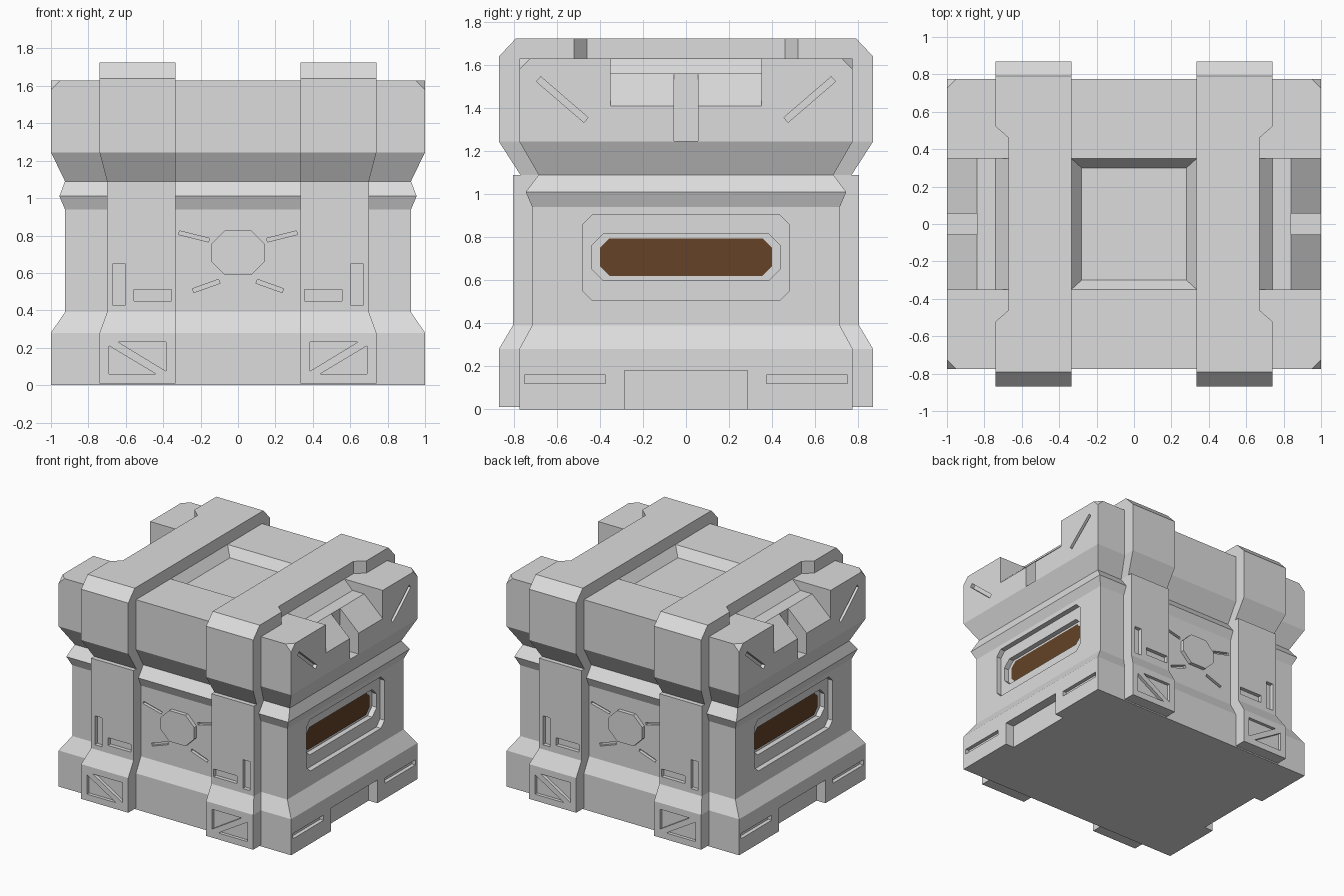
import bpy, bmesh, math
from mathutils import Vector

if "Cube" in bpy.data.objects:
    bpy.data.objects.remove(bpy.data.objects["Cube"], do_unlink=True)


def material(name, rgb):
    m = bpy.data.materials.new(name)
    m.use_nodes = True
    m.diffuse_color = (*rgb, 1)
    m.node_tree.nodes["Principled BSDF"].inputs["Base Color"].default_value = (*rgb, 1)
    return m


GREY = material("light grey metal", (0.72, 0.72, 0.72))
BROWN = material("dark brown panel", (0.13, 0.055, 0.02))


def skin(bm, rings):
    """Closed solid through a list of equal-length point rings."""
    loops = [[bm.verts.new(p) for p in ring] for ring in rings]
    for lo, hi in zip(loops, loops[1:]):
        for i in range(len(lo)):
            j = (i + 1) % len(lo)
            bm.faces.new((lo[i], lo[j], hi[j], hi[i]))
    bm.faces.new(loops[0][::-1])
    bm.faces.new(loops[-1])


def rect_ring(x0, x1, hy, z):
    return [(x0, -hy, z), (x1, -hy, z), (x1, hy, z), (x0, hy, z)]


def prism(bm, points, axis, a, b, flip=(1, 1)):
    """Extrude a 2D outline along an axis; flip mirrors it in x and y."""
    place = {"x": lambda p, d: (d, p[0], p[1]),
             "y": lambda p, d: (p[0], d, p[1]),
             "z": lambda p, d: (p[0], p[1], d)}[axis]
    rings = []
    for d in (a, b):
        ring = [place(p, d) for p in points]
        rings.append([(x * flip[0], y * flip[1], z) for x, y, z in ring])
    skin(bm, rings)


def box(u0, u1, v0, v1):
    return [(u0, v0), (u1, v0), (u1, v1), (u0, v1)]


def octagon(u0, u1, v0, v1, c):
    return [(u0 + c, v0), (u1 - c, v0), (u1, v0 + c), (u1, v1 - c),
            (u1 - c, v1), (u0 + c, v1), (u0, v1 - c), (u0, v0 + c)]


def bar(start, end, width):
    """Outline of a straight slot between two points."""
    s, e = Vector(start), Vector(end)
    d = (e - s).normalized() * width / 2
    n = Vector((-d.y, d.x))
    return [tuple(s + n), tuple(e + n), tuple(e - n), tuple(s - n)]


def make(name, bm, mat=GREY):
    bmesh.ops.recalc_face_normals(bm, faces=bm.faces[:])
    mesh = bpy.data.meshes.new(name)
    bm.to_mesh(mesh)
    bm.free()
    mesh.materials.append(mat)
    obj = bpy.data.objects.new(name, mesh)
    bpy.context.scene.collection.objects.link(obj)
    return obj


def carve(obj, bm):
    """Subtract the cutter shells from an object and discard the cutter."""
    cutter = make("cutter", bm)
    cutter.hide_render = True
    mod = obj.modifiers.new("carve", "BOOLEAN")
    mod.operation, mod.solver, mod.object = "DIFFERENCE", "EXACT", cutter
    mod.use_self = True
    bpy.context.view_layer.update()
    graph = bpy.context.evaluated_depsgraph_get()
    mesh = bpy.data.meshes.new_from_object(obj.evaluated_get(graph))
    obj.modifiers.clear()
    obj.data = mesh
    mesh.name = obj.name
    bpy.data.objects.remove(cutter, do_unlink=True)


SIDES = (-1, 1)
QUADRANTS = [(sx, sy) for sx in SIDES for sy in SIDES]

# Crate body: flared base, straight walls and a protruding rim
bm = bmesh.new()
skin(bm, [rect_ring(-x, x, y, z) for x, y, z in (
    (1, .775, 0), (1, .775, .28), (.925, .715, .39),
    (.925, .715, .94), (.955, .745, 1.01), (.925, .685, 1.09))])
body = make("crate_body", bm)

# Body slots, foot notches and side window recesses
bm = bmesh.new()
for q in QUADRANTS:
    prism(bm, bar((.155, .775), (.315, .815), .02), "y", .69, .8, q)
    prism(bm, bar((.1, .555), (.24, .505), .022), "y", .69, .8, q)
    prism(bm, box(.375, .75, .12, .16), "x", .97, 1.1, q)
for s in SIDES:
    prism(bm, box(-.285, .285, -.1, .18), "x", .925, 1.1, (s, 1))
    prism(bm, octagon(-.48, .48, .505, .905, .045), "x", .885, 1.05, (s, 1))
    prism(bm, octagon(-.44, .44, .6, .815, .055), "x", .845, 1.0, (s, 1))
carve(body, bm)

# Brown window panels and raised octagonal bosses
for s, side in zip(SIDES, ("right", "left")):
    bm = bmesh.new()
    prism(bm, octagon(-.4, .4, .62, .795, .045), "x", .84, .851, (s, 1))
    make("window_panel_" + side, bm, BROWN)
for s, side in zip(SIDES, ("front", "back")):
    bm = bmesh.new()
    prism(bm, octagon(-.145, .145, .588, .828, .075), "y", .7, .745, (1, s))
    make("octagon_boss_" + side, bm)

# Lid with clipped top corners
bm = bmesh.new()
skin(bm, [rect_ring(-x, x, y, z) for x, y, z in (
    (.925, .685, 1.09), (1, .775, 1.245), (1, .775, 1.63))])
corners = [v for v in bm.verts if v.co.z > 1.6]
bmesh.ops.bevel(bm, geom=corners, offset=.05, segments=1, affect="VERTICES")
lid = make("lid", bm)

# Sunken lid centre, stepped end notches, latch grooves and diagonal slots
bm = bmesh.new()
skin(bm, [rect_ring(-x, x, y, z) for x, y, z in (
    (.28, .3, 1.56), (.335, .35, 1.63), (.335, .35, 1.8))])
NOTCH = [(.67, 1.63), (.74, 1.56), (.84, 1.56), (1.05, 1.363), (1.05, 1.8), (.67, 1.8)]
for s in SIDES:
    prism(bm, NOTCH, "y", -.35, .35, (s, 1))
    prism(bm, box(-.055, .055, 1.247, 1.75), "x", .84, 1.1, (s, 1))
for q in QUADRANTS:
    prism(bm, bar((.465, 1.345), (.685, 1.535), .03), "x", .97, 1.1, q)
carve(lid, bm)

# Two straps, each with a lower part on the body and an upper part on the lid
LOWER = ((.01, .74, .87), (.28, .74, .87), (.39, .7, .805), (1.09, .7, .805))
UPPER = ((1.09, .7, .77), (1.245, .74, .87), (1.64, .74, .87), (1.725, .74, .79))
for sx, side in zip(SIDES, ("right", "left")):
    bm = bmesh.new()
    skin(bm, [rect_ring(sx * .335, sx * x, y, z) for z, x, y in LOWER])
    lower = make("lower_strap_" + side, bm)
    bm = bmesh.new()
    for sy in SIDES:
        q = (sx, sy)
        prism(bm, box(.605, .668, .425, .65), "y", .775, .9, q)
        prism(bm, box(.355, .555, .45, .51), "y", .775, .9, q)
        prism(bm, [(.69, .06), (.69, .21), (.44, .06)], "y", .845, .95, q)
        prism(bm, [(.64, .23), (.385, .23), (.385, .075)], "y", .845, .95, q)
    carve(lower, bm)

    bm = bmesh.new()
    skin(bm, [rect_ring(sx * .335, sx * x, y, z) for z, x, y in UPPER])
    upper = make("upper_strap_" + side, bm)
    # Narrowed waist across the top
    bm = bmesh.new()
    waist = [(.67, -.46), (.67, .46), (.75, .53), (.75, -.53)]
    prism(bm, waist, "z", 1.5, 1.8, (sx, 1))
    carve(upper, bm)
